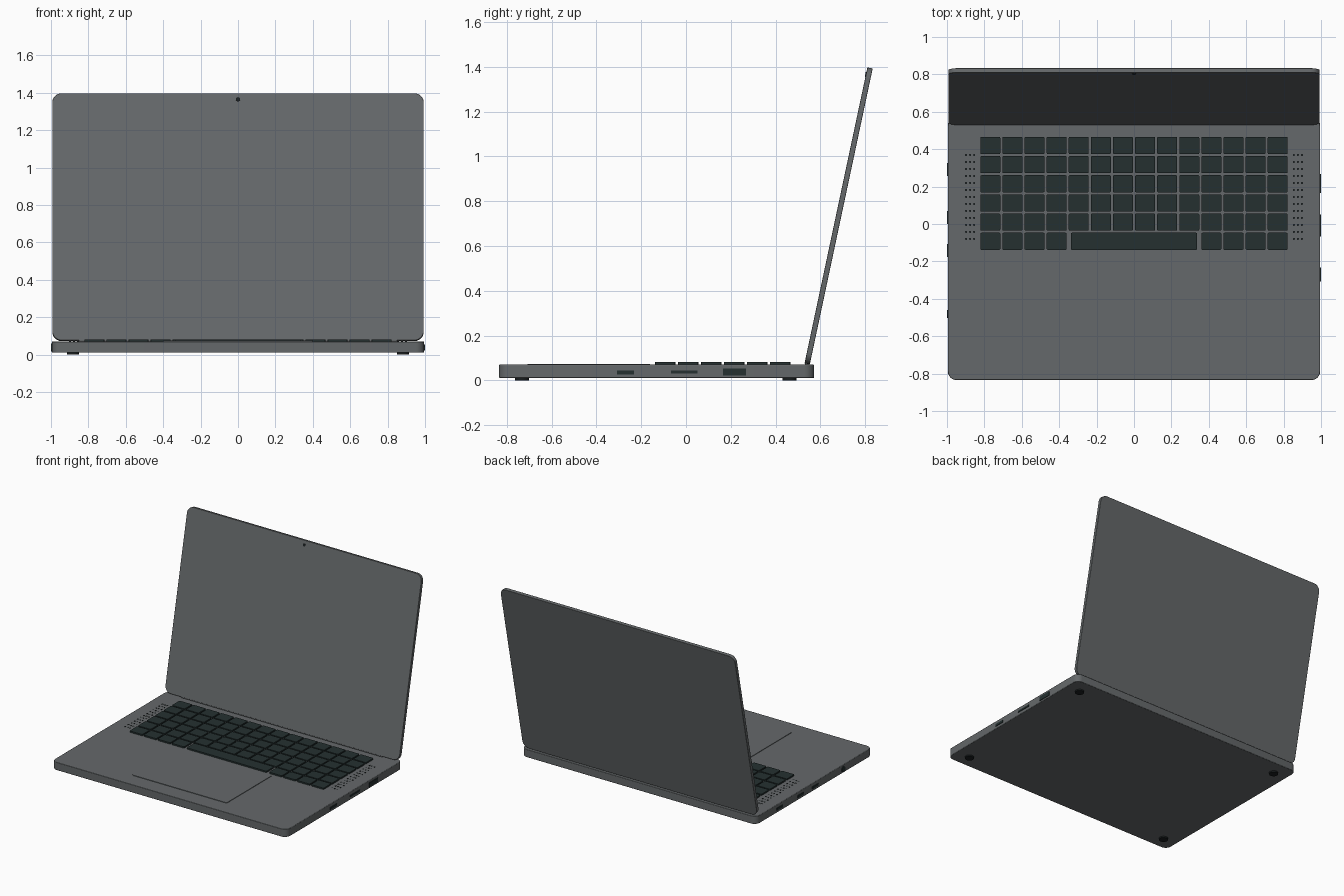
import bpy, bmesh, math
from mathutils import Matrix, Vector

cube = bpy.data.objects.get("Cube")
if cube:
    bpy.data.objects.remove(cube, do_unlink=True)


def material(name, color):
    m = bpy.data.materials.new(name)
    m.use_nodes = True
    m.diffuse_color = (*color, 1)
    m.node_tree.nodes["Principled BSDF"].inputs["Base Color"].default_value = (*color, 1)
    return m


METAL = material("grey metal", (0.13, 0.14, 0.145))
KEY = material("dark key", (0.018, 0.03, 0.03))
BLACK = material("black", (0.01, 0.013, 0.014))


def finish(name, bm, mat):
    mesh = bpy.data.meshes.new(name)
    bmesh.ops.recalc_face_normals(bm, faces=bm.faces)
    bm.to_mesh(mesh)
    bm.free()
    mesh.materials.append(mat)
    ob = bpy.data.objects.new(name, mesh)
    bpy.context.collection.objects.link(ob)
    return ob


def smooth(ob):
    bpy.ops.object.select_all(action="DESELECT")
    ob.select_set(True)
    bpy.context.view_layer.objects.active = ob
    bpy.ops.object.shade_smooth_by_angle(angle=math.radians(35))


def slab(bm, lo, hi, radius=0.0, segments=6):
    """Box between two corners with rounded vertical edges."""
    lo, hi = Vector(lo), Vector(hi)
    m = Matrix.Translation((lo + hi) / 2) @ Matrix.Diagonal((*(hi - lo), 1))
    verts = bmesh.ops.create_cube(bm, size=1, matrix=m)["verts"]
    if radius:
        edges = {e for v in verts for e in v.link_edges
                 if abs(e.verts[0].co.z - e.verts[1].co.z) > 1e-5}
        bmesh.ops.bevel(bm, geom=list(edges), offset=radius, segments=segments,
                        profile=0.5, affect="EDGES")


def disc(bm, center, radius, depth, sides=20, axis="Z"):
    turn = {"X": Matrix.Rotation(math.pi / 2, 4, "Y"),
            "Y": Matrix.Rotation(math.pi / 2, 4, "X"), "Z": Matrix()}[axis]
    bmesh.ops.create_cone(bm, cap_ends=True, segments=sides, radius1=radius, radius2=radius,
                          depth=depth, matrix=Matrix.Translation(center) @ turn)


def soften(ob, width):
    mod = ob.modifiers.new("soft edge", "BEVEL")
    mod.width, mod.segments = width, 2
    mod.limit_method, mod.angle_limit = "ANGLE", math.radians(50)


# Base body
TOP = 0.07
bm = bmesh.new()
slab(bm, (-0.995, -0.834, 0.01), (0.995, 0.572, TOP), 0.045)
base = finish("base", bm, METAL)
soften(base, 0.003)
smooth(base)

# Trackpad plate
bm = bmesh.new()
slab(bm, (-0.4, -0.708, TOP - 0.002), (0.4, -0.16, TOP + 0.004), 0.008, 3)
finish("trackpad", bm, METAL)

# Keyboard: full rows, then a last row with the space bar
bm = bmesh.new()
PITCH, ROW, W, H = 0.1182, 0.1025, 0.107, 0.092
for row in range(6):
    y = 0.42 - row * ROW
    for col in range(14):
        if row == 5 and 4 <= col <= 9:
            continue
        x = (col - 6.5) * PITCH
        slab(bm, (x - W / 2, y - H / 2, TOP - 0.002), (x + W / 2, y + H / 2, TOP + 0.011), 0.006, 2)
slab(bm, (-0.338, y - H / 2, TOP - 0.002), (0.338, y + H / 2, TOP + 0.011), 0.006, 2)
finish("keys", bm, KEY)

# Speaker holes beside the keyboard
bm = bmesh.new()
for side in (-1, 1):
    for col in range(3):
        for row in range(13):
            disc(bm, (side * (0.855 + col * 0.0215), 0.369 - row * 0.0374, TOP), 0.006, 0.003, 8)
finish("speaker_holes", bm, BLACK)

# Side ports: middle y, middle z, length, height
PORTS = {1: [(-0.27, 0.036, 0.076, 0.018), (-0.008, 0.038, 0.117, 0.013),
             (0.217, 0.038, 0.103, 0.032)],
         -1: [(0.291, 0.037, 0.07, 0.018), (0.035, 0.037, 0.07, 0.018),
              (-0.141, 0.037, 0.07, 0.018)]}
for side, ports in PORTS.items():
    bm = bmesh.new()
    for y, z, length, height in ports:
        slab(bm, (side * 0.996 - 0.004, y - length / 2, z - height / 2),
             (side * 0.996 + 0.004, y + length / 2, z + height / 2))
    finish("left_ports" if side > 0 else "right_ports", bm, KEY)
bm = bmesh.new()
disc(bm, (-0.996, -0.481, 0.037), 0.021, 0.008, axis="X")
finish("audio_jack", bm, KEY)

# Round feet
bm = bmesh.new()
for x in (-0.882, 0.882):
    for y in (-0.732, 0.462):
        disc(bm, (x, y, 0.006), 0.032, 0.012, 24)
smooth(finish("feet", bm, BLACK))

# Hinge bar
bm = bmesh.new()
disc(bm, (0, 0.541, 0.076), 0.011, 1.7, 16, "X")
smooth(finish("hinge", bm, METAL))

# Lid, drawn flat with its screen side up, then swung open
LENGTH, TILT = 1.35, math.radians(12)
swing = Matrix.Translation((0, 0.541, 0.074)) @ Matrix.Rotation(math.pi / 2 - TILT, 4, "X")
bm = bmesh.new()
slab(bm, (-0.993, 0, -0.012), (0.993, LENGTH, 0.012), 0.05)
lid = finish("lid", bm, METAL)
soften(lid, 0.002)
smooth(lid)
lid.matrix_world = swing

# Camera dot above the screen
bm = bmesh.new()
disc(bm, (0, LENGTH - 0.033, 0.012), 0.011, 0.006)
finish("webcam", bm, BLACK).matrix_world = swing
